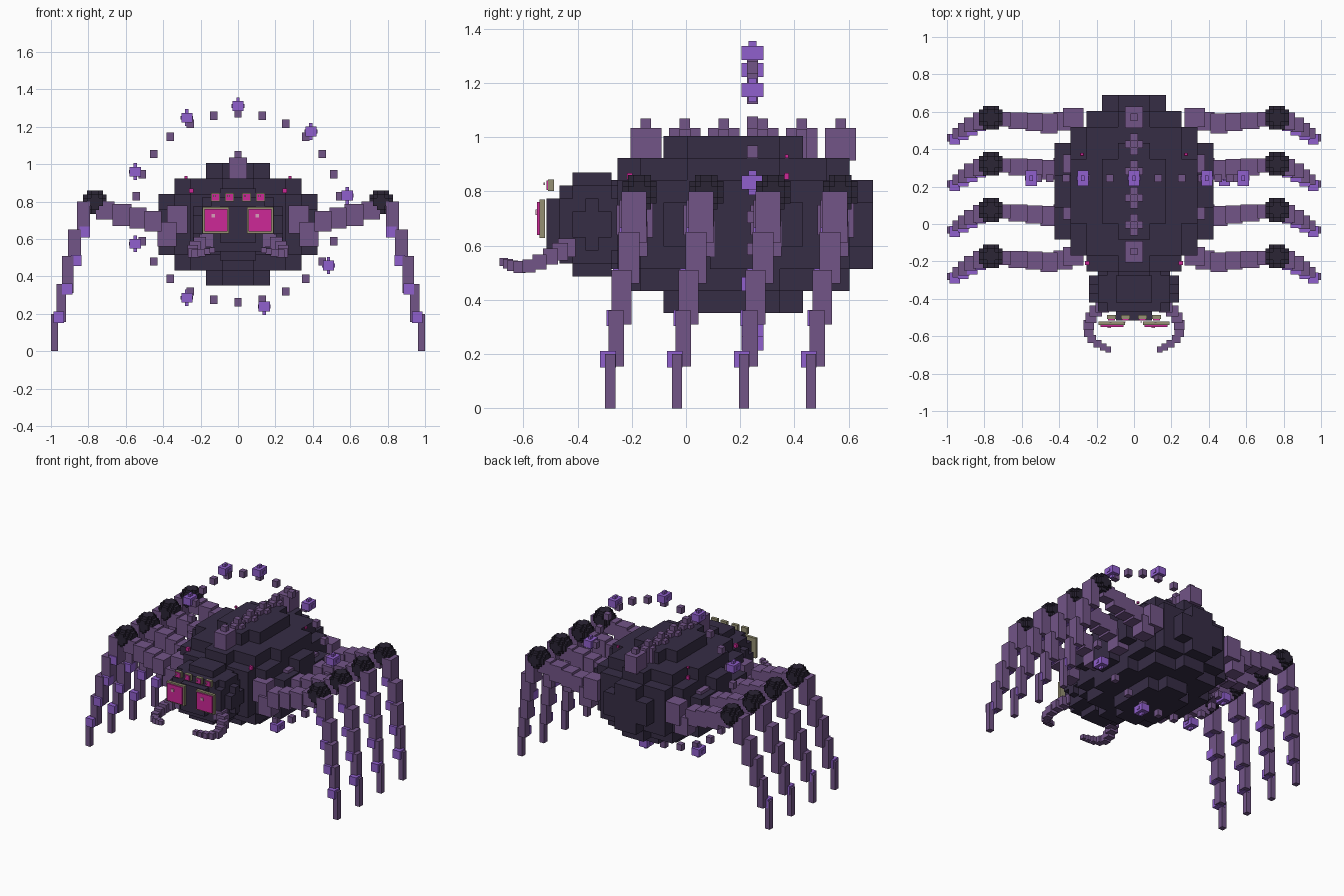
import bpy, bmesh, math
from mathutils import Matrix, Vector

if "Cube" in bpy.data.objects:
    bpy.data.objects.remove(bpy.data.objects["Cube"])


def material(name, rgb):
    m = bpy.data.materials.new(name)
    m.use_nodes = True
    m.diffuse_color = (*rgb, 1)
    m.node_tree.nodes["Principled BSDF"].inputs["Base Color"].default_value = (*rgb, 1)
    return m


SHELL = material("dark shell", (0.037, 0.026, 0.06))
JOINT = material("black joint", (0.024, 0.018, 0.036))
LIMB = material("dusty purple", (0.17, 0.09, 0.245))
CRYSTAL = material("bright violet", (0.28, 0.115, 0.61))
EYE = material("magenta", (0.61, 0.021, 0.31))
RIM = material("pale olive", (0.30, 0.28, 0.17))
GLINT = material("pale pink", (0.70, 0.35, 0.50))


def build(name, boxes, mat):
    """One mesh object from a list of (centre, size) boxes."""
    bm = bmesh.new()
    for centre, size in boxes:
        bmesh.ops.create_cube(bm, size=1, matrix=Matrix.Translation(centre) @ Matrix.Diagonal((*size, 1)))
    mesh = bpy.data.meshes.new(name)
    bm.to_mesh(mesh)
    bm.free()
    mesh.materials.append(mat)
    ob = bpy.data.objects.new(name, mesh)
    bpy.context.collection.objects.link(ob)
    return ob


def blob(centre, counts, step):
    """Stepped ellipsoid as upright columns; counts are cells along x, y, z."""
    nx, ny, nz = counts
    boxes = []
    for i in range(nx):
        for j in range(ny):
            x, y = i - (nx - 1) / 2, j - (ny - 1) / 2
            room = 1 - (2 * x / nx) ** 2 - (2 * y / ny) ** 2
            tall = sum((2 * (k - (nz - 1) / 2) / nz) ** 2 <= room for k in range(nz))
            if tall:
                at = Vector(centre) + Vector((x * step[0], y * step[1], 0))
                boxes.append((at, (step[0], step[1], tall * step[2])))
    return boxes


def span(x0, x1, y, width, z0, z1):
    return ((x0 + x1) / 2, y, (z0 + z1) / 2), (x1 - x0, width, z1 - z0)


def sided(boxes, s, dy=0):
    return [((c[0] * s, c[1] + dy, c[2]), size) for c, size in boxes]


# Body and head
build("abdomen", blob((0, 0.175, 0.678), (10, 12, 8), (0.085, 0.0857, 0.0818)), SHELL)
build("head", blob((0, -0.347, 0.678), (10, 7, 8), (0.048, 0.048, 0.048)), SHELL)

# Ridge of knobs along the back
for n in range(6):
    y = -0.148 + n * 0.1437
    half = 0.096 if n in (0, 5) else 0.044
    build(f"back_knob_{n + 1}", [
        ((0, y, 0.975), (half, 0.115, 0.12)),
        ((0, y, 0.965), (0.096, 0.04, 0.13)),
        ((0, y, 1.0), (0.04, 0.038, 0.14))], LIMB)

# Leg pieces, measured along the +x side with y relative to the knee
hips = [span(0.27, 0.38, 0.0, 0.1, 0.63, 0.78),
        span(0.33, 0.43, -0.02, 0.1, 0.56, 0.69)]
thigh = [span(0.41, 0.50, -0.032, 0.105, 0.64, 0.75),
         span(0.49, 0.58, -0.024, 0.097, 0.655, 0.768),
         span(0.57, 0.67, -0.017, 0.09, 0.67, 0.787),
         span(0.66, 0.76, -0.009, 0.075, 0.705, 0.80)]
shin = [span(0.79, 0.86, -0.02, 0.093, 0.61, 0.80),
        span(0.84, 0.91, -0.038, 0.077, 0.46, 0.65),
        span(0.88, 0.94, -0.066, 0.073, 0.31, 0.51),
        span(0.92, 0.97, -0.085, 0.056, 0.155, 0.36),
        span(0.963, 1.0, -0.108, 0.038, 0.0, 0.20)]
studs = [((0.82 + 0.046 * n, -0.044 - 0.024 * n, 0.637 - 0.152 * n), (0.056, 0.058, 0.06))
         for n in range(4)]
knee = blob((0.765, 0, 0.797), (6, 6, 6), (0.021, 0.021, 0.021))

# Fang path, root to tip
fang_path = [(0.13, -0.42, 0.60), (0.17, -0.44, 0.592), (0.205, -0.465, 0.578),
             (0.23, -0.50, 0.56), (0.243, -0.54, 0.54), (0.243, -0.58, 0.525),
             (0.225, -0.615, 0.522), (0.195, -0.64, 0.526), (0.165, -0.657, 0.533),
             (0.138, -0.672, 0.54)]
fang = [(p, (0.076 - 0.005 * n, 0.068 - 0.004 * n, 0.074 - 0.005 * n))
        for n, p in enumerate(fang_path)]

for s, side in ((1, "left"), (-1, "right")):
    for n in range(4):
        dy = -0.172 + n * 0.247
        tag = f"{side}_{n + 1}"
        build("hip_" + tag, sided(hips, s, dy), LIMB)
        build("thigh_" + tag, sided(thigh, s, dy), LIMB)
        build("knee_" + tag, sided(knee, s, dy), JOINT)
        build("shin_" + tag, sided(shin, s, dy), LIMB)
        build("leg_studs_" + tag, sided(studs, s, dy), CRYSTAL)
    build(side + "_fang", sided(fang, s), LIMB)

    # Large square eye with rim and glint
    x = 0.118 * s
    build(side + "_eye_rim", [((x, -0.53, 0.70), (0.142, 0.02, 0.142))], RIM)
    build(side + "_eye", [((x, -0.544, 0.70), (0.122, 0.012, 0.122))], EYE)
    build(side + "_eye_glint", [((x - 0.015, -0.553, 0.724), (0.02, 0.006, 0.02))], GLINT)

    # Small brow eyes
    for n, ex in enumerate((0.045, 0.12)):
        tag = f"{side}_{n + 1}"
        build("brow_eye_rim_" + tag, [((ex * s, -0.498, 0.823), (0.048, 0.022, 0.044))], RIM)
        build("brow_eye_" + tag, [((ex * s, -0.511, 0.823), (0.038, 0.008, 0.035))], EYE)
        build("brow_glint_" + tag, [((ex * s - 0.006, -0.523, 0.829), (0.01, 0.005, 0.01))], GLINT)

    # Glowing spots on the shell
    build(side + "_spots", [((0.25 * s, -0.208, 0.857), (0.024, 0.02, 0.024)),
                            ((0.278 * s, 0.372, 0.857), (0.02, 0.016, 0.024)),
                            ((0.278 * s, 0.372, 0.93), (0.014, 0.014, 0.014))], EYE)

# Floating oval ring of cubes, every third one carrying a crystal
cubes, crystals = [], []
for n in range(26):
    a = math.tau * n / 26
    x, z = 0.547 * math.sin(a), 0.506 * math.cos(a)
    cubes.append(((x, 0.245, 0.767 + z), (0.04, 0.04, 0.045)))
    if n % 3 == 0:
        c = (x * 1.075, 0.245, 0.767 + z * 1.075)
        crystals += [(c, (0.06, 0.082, 0.052)),
                     (c, (0.018, 0.03, 0.09)),
                     (c, (0.068, 0.024, 0.02))]
build("ring_cubes", cubes, LIMB)
build("ring_crystals", crystals, CRYSTAL)
